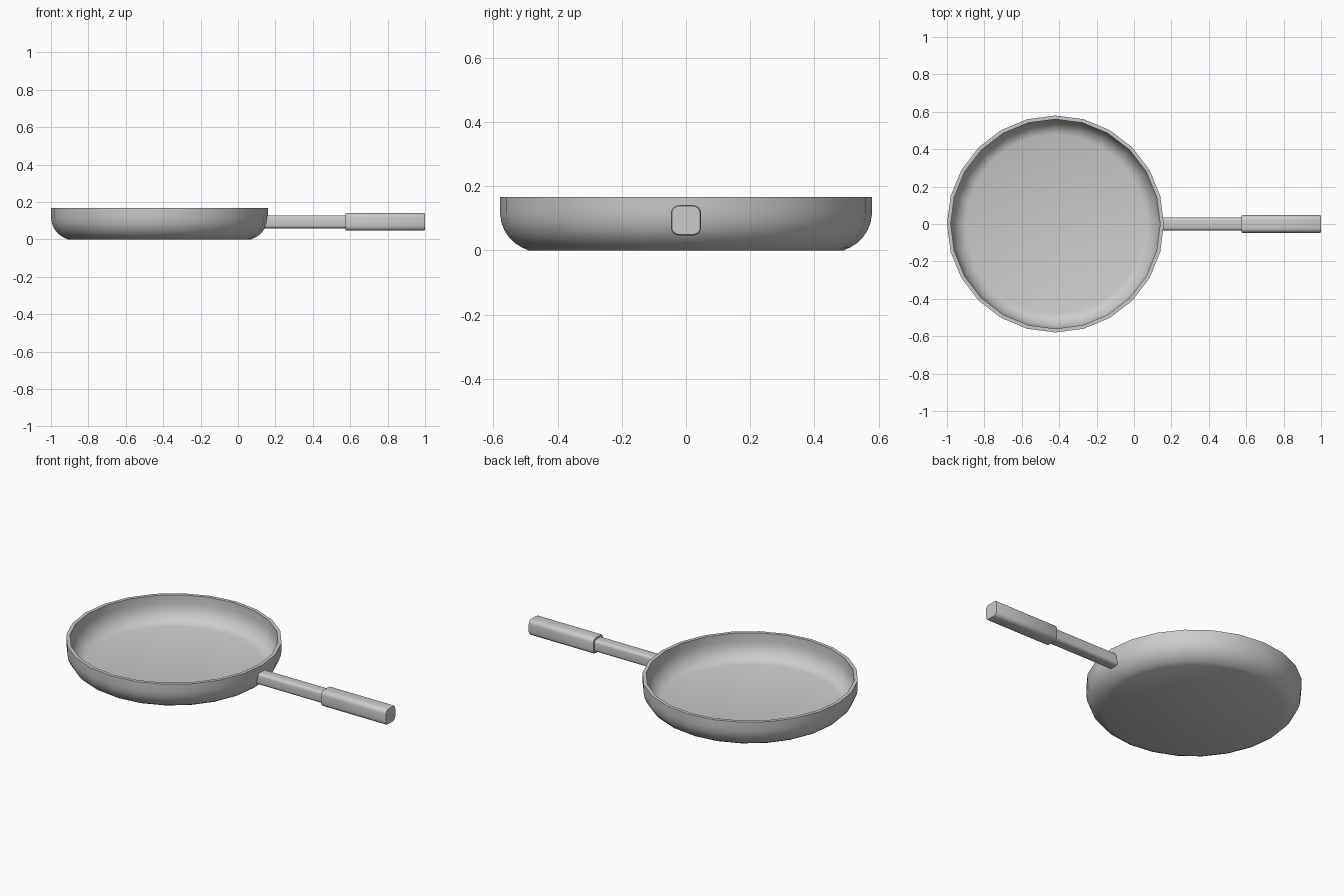
import bpy, bmesh
from math import sin, cos, pi, radians

if "Cube" in bpy.data.objects:
    bpy.data.objects.remove(bpy.data.objects["Cube"])

CX = -0.42      # pan centre
HZ = 0.094      # handle axis height


def finish(name, bm, angle=35):
    bmesh.ops.recalc_face_normals(bm, faces=bm.faces)
    me = bpy.data.meshes.new(name)
    bm.to_mesh(me)
    bm.free()
    ob = bpy.data.objects.new(name, me)
    bpy.context.collection.objects.link(ob)
    bpy.ops.object.select_all(action='DESELECT')
    ob.select_set(True)
    bpy.context.view_layer.objects.active = ob
    bpy.ops.object.shade_smooth_by_angle(angle=radians(angle))
    return ob


def loft(name, rings):
    """Skin closed rings of equal point count and cap both ends."""
    bm = bmesh.new()
    loops = [[bm.verts.new(p) for p in r] for r in rings]
    for a, b in zip(loops, loops[1:]):
        for i in range(len(a)):
            j = (i + 1) % len(a)
            bm.faces.new((a[i], a[j], b[j], b[i]))
    bm.faces.new(loops[0])
    bm.faces.new(loops[-1])
    return finish(name, bm)


def circle(r, z, n=24):
    return [(CX + r * cos(2 * pi * i / n), r * sin(2 * pi * i / n), z) for i in range(n)]


def rounded_square(x, half, rad, seg=4):
    pts = []
    for q, (sy, sz) in enumerate(((1, 1), (-1, 1), (-1, -1), (1, -1))):
        for k in range(seg + 1):
            a = (q + k / seg) * pi / 2
            pts.append((x, sy * (half - rad) + rad * cos(a), HZ + sz * (half - rad) + rad * sin(a)))
    return pts


# Pan body: outside from base to rim, then inside back to the floor
profile = [(0.49, 0), (0.512, 0.01), (0.533, 0.023), (0.551, 0.041), (0.565, 0.062),
           (0.575, 0.087), (0.58, 0.118), (0.58, 0.167),
           (0.56, 0.167), (0.56, 0.118), (0.555, 0.091), (0.546, 0.069), (0.533, 0.05),
           (0.517, 0.035), (0.499, 0.025), (0.48, 0.02)]
loft("pan_body", [circle(r, z) for r, z in profile])

# Handle shaft, butted against the pan wall
loft("handle_shaft", [rounded_square(0.142, 0.035, 0.017), rounded_square(0.59, 0.035, 0.017)])

# Thicker grip with slightly eased ends
loft("handle_grip", [rounded_square(0.576, 0.045, 0.023), rounded_square(0.58, 0.047, 0.025),
                     rounded_square(0.994, 0.047, 0.025), rounded_square(1.0, 0.044, 0.022)])
